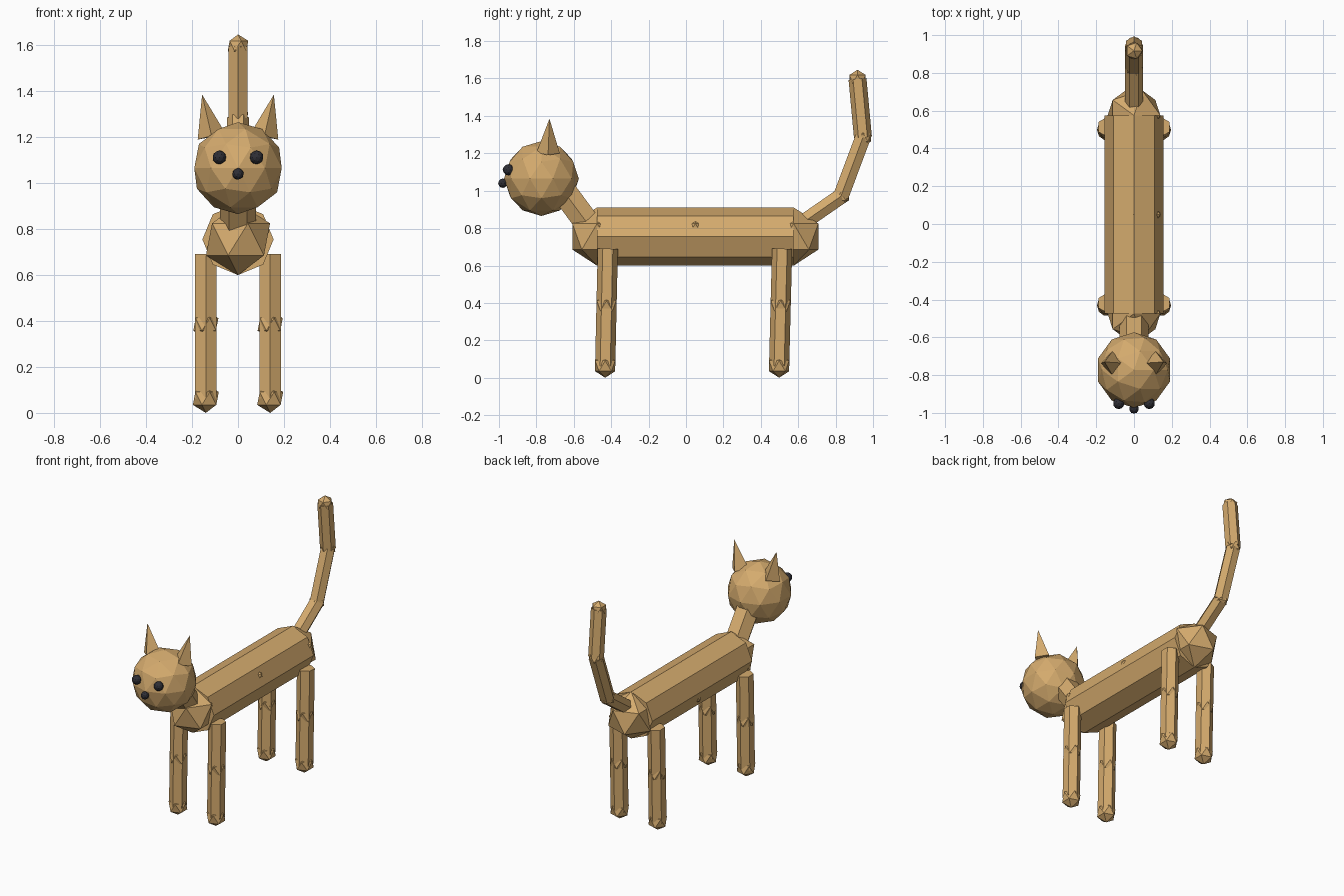
import bpy, bmesh, math
from mathutils import Matrix, Vector

if "Cube" in bpy.data.objects:
    bpy.data.objects.remove(bpy.data.objects["Cube"])


def material(name, rgb):
    m = bpy.data.materials.new(name)
    m.diffuse_color = (*rgb, 1)
    m.use_nodes = True
    m.node_tree.nodes["Principled BSDF"].inputs["Base Color"].default_value = m.diffuse_color
    return m


TAN = material("tan_fur", (0.66, 0.405, 0.155))
BLACK = material("dark_grey", (0.028, 0.028, 0.036))


def add_object(name, bm, mat):
    mesh = bpy.data.meshes.new(name)
    bm.to_mesh(mesh)
    bm.free()
    mesh.materials.append(mat)
    obj = bpy.data.objects.new(name, mesh)
    bpy.context.collection.objects.link(obj)
    return obj


def ball(name, centre, radius, detail=1, mat=TAN):
    bm = bmesh.new()
    bmesh.ops.create_icosphere(bm, subdivisions=detail, radius=radius,
                               matrix=Matrix.Translation(centre))
    return add_object(name, bm, mat)


def rod(name, start, end, radius, sides=6, spin=0, tip=None):
    """Capped prism or cone from start to end; spin turns its cross-section."""
    a, b = Vector(start), Vector(end)
    z = (b - a).normalized()
    x = Vector((1, 0, 0))
    x = (x - z * x.dot(z)).normalized()
    y = z.cross(x)
    rot = Matrix((x, y, z)).transposed().to_4x4()
    mat = (Matrix.Translation((a + b) / 2) @ rot
           @ Matrix.Rotation(math.radians(spin), 4, 'Z'))
    bm = bmesh.new()
    bmesh.ops.create_cone(bm, cap_ends=True, segments=sides, radius1=radius,
                          radius2=radius if tip is None else tip,
                          depth=(b - a).length, matrix=mat)
    return add_object(name, bm, TAN)


# Body with faceted chest, middle and rump joints
rod("body", (0, -0.475, 0.755), (0, 0.575, 0.755), 0.155, sides=8)
for name, y in (("chest", -0.475), ("belly", 0.05), ("rump", 0.575)):
    ball(name, (0, y, 0.755), 0.156)

# Neck and head
rod("neck", (0, -0.475, 0.755), (0, -0.70, 1.06), 0.078, spin=30)
ball("head", (0, -0.773, 1.065), 0.2, detail=2)
ball("nose", (0, -0.979, 1.04), 0.025, detail=2, mat=BLACK)

for side, s in (("left", -1), ("right", 1)):
    # Ears and eyes
    rod(side + "_ear", (s * 0.115, -0.737, 1.203), (s * 0.156, -0.73, 1.385),
        0.062, sides=4, tip=0)
    ball(side + "_eye", (s * 0.081, -0.95, 1.112), 0.03, detail=2, mat=BLACK)

    # Legs: upper and lower segment, knee and foot
    for end, hip, paw in (("front", -0.418, -0.432), ("back", 0.514, 0.498)):
        part = f"{side}_{end}_"
        x = s * 0.14
        knee = (x, (hip + paw) / 2, 0.385)
        foot = (x, paw, 0.063)
        rod(part + "upper_leg", (x, hip, 0.69), knee, 0.054)
        rod(part + "lower_leg", knee, foot, 0.054)
        ball(part + "knee", knee, 0.061)
        ball(part + "foot", foot, 0.063)

# Tail: three straight segments with joints
tail = [(0, 0.575, 0.795), (0, 0.828, 0.97), (0, 0.946, 1.285), (0, 0.917, 1.597)]
for i, spin in enumerate((30, 30, 0)):
    rod(f"tail_segment_{i + 1}", tail[i], tail[i + 1], 0.048, spin=spin)
    ball(f"tail_joint_{i + 1}", tail[i + 1], 0.05)
